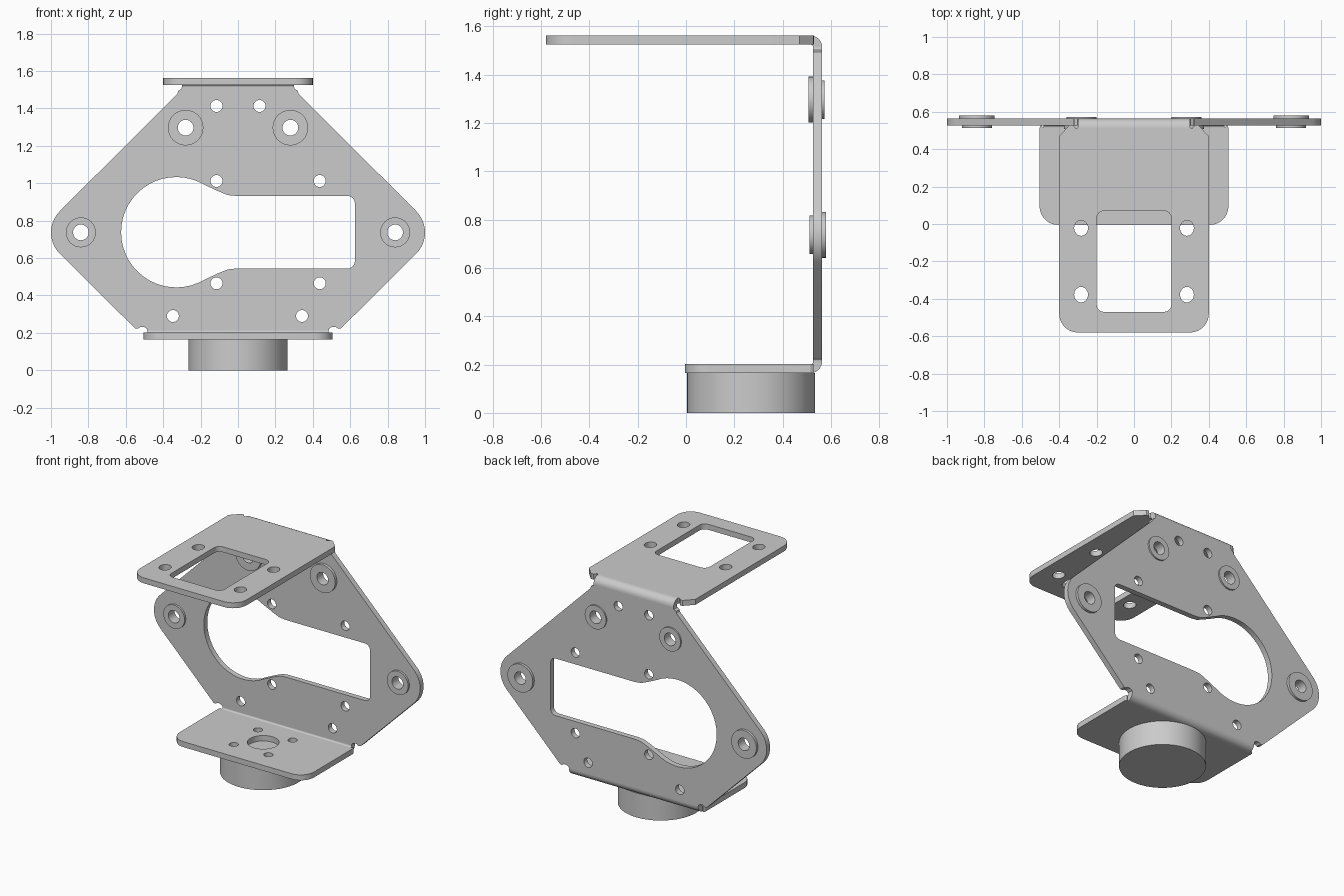
import bpy, bmesh, math
from mathutils import Matrix

if "Cube" in bpy.data.objects:
    bpy.data.objects.remove(bpy.data.objects["Cube"])

GREY = bpy.data.materials.new("light grey metal")
GREY.diffuse_color = (0.6, 0.6, 0.6, 1)
GREY.use_nodes = True
GREY.node_tree.nodes["Principled BSDF"].inputs["Base Color"].default_value = GREY.diffuse_color

FLAT = Matrix.Identity(4)                                           # outline in x,y
UPRIGHT = Matrix(((1, 0, 0), (0, 0, -1), (0, 1, 0))).to_4x4()       # outline in x,z
SIDE = Matrix(((0, 0, 1), (1, 0, 0), (0, 1, 0))).to_4x4()           # outline in y,z
T = 0.037                                                           # sheet thickness


def arc(cx, cy, r, a0, a1, n=8):
    return [(cx + r * math.cos(math.radians(a0 + (a1 - a0) * i / n)),
             cy + r * math.sin(math.radians(a0 + (a1 - a0) * i / n))) for i in range(n + 1)]


def circle(cx, cy, r, n=32, stretch=1.0):
    return [(x, cy + (y - cy) * stretch) for x, y in arc(cx, cy, r, 0, 360, n)[:-1]]


def mirrored(half):
    return half + [(-x, y) for x, y in reversed(half)]


def slab(name, outlines, plane, offset, thick):
    """First outline is the edge, the rest are holes; offset is the middle of the slab."""
    cu = bpy.data.curves.new(name, 'CURVE')
    cu.dimensions = '2D'
    cu.fill_mode = 'BOTH'
    cu.extrude = thick / 2
    for pts in outlines:
        sp = cu.splines.new('POLY')
        sp.points.add(len(pts) - 1)
        for p, (x, y) in zip(sp.points, pts):
            p.co = (x, y, 0, 1)
        sp.use_cyclic_u = True
    tmp = bpy.data.objects.new(name + "_curve", cu)
    bpy.context.collection.objects.link(tmp)
    dg = bpy.context.evaluated_depsgraph_get()
    me = bpy.data.meshes.new_from_object(tmp.evaluated_get(dg))
    bpy.data.objects.remove(tmp)
    me.transform(Matrix.Translation(offset) @ plane)
    bm = bmesh.new()
    bm.from_mesh(me)
    bmesh.ops.remove_doubles(bm, verts=bm.verts, dist=1e-5)
    bmesh.ops.recalc_face_normals(bm, faces=bm.faces)
    bm.to_mesh(me)
    bm.free()
    me.materials.clear()
    me.materials.append(GREY)
    ob = bpy.data.objects.new(name, me)
    bpy.context.collection.objects.link(ob)
    bpy.ops.object.select_all(action='DESELECT')
    ob.select_set(True)
    bpy.context.view_layer.objects.active = ob
    bpy.ops.object.shade_smooth_by_angle(angle=math.radians(30))
    return ob


# Upright back plate with keyhole opening, screw holes and bushing holes
edge = mirrored([(0.485, 0.212), (0.487, 0.222), (0.503, 0.232), (0.522, 0.232), (0.537, 0.222),
                 (0.552, 0.225)] + arc(0.84, 0.737, 0.16, -45, 45, 12)
                + [(0.323, 1.48), (0.32, 1.494), (0.303, 1.503), (0.3, 1.515)])
keyhole = (arc(-0.33, 0.738, 0.295, 59, 301, 32)
           + [(-0.105, 0.519), (-0.056, 0.539), (-0.01, 0.544)]
           + arc(0.585, 0.584, 0.04, -90, 0, 6) + arc(0.585, 0.892, 0.04, 0, 90, 6)
           + [(-0.01, 0.932), (-0.056, 0.937), (-0.105, 0.957)])
screws = [(-0.115, 1.413), (0.115, 1.413), (-0.115, 1.012), (0.437, 1.012),
          (-0.115, 0.465), (0.437, 0.465), (-0.348, 0.29), (0.342, 0.29)]
bushings = [(-0.84, 0.737), (0.84, 0.737), (-0.28, 1.297), (0.28, 1.297)]
slab("back_plate", [edge, keyhole] + [circle(x, z, 0.032, 24) for x, z in screws]
     + [circle(x, z, 0.042) for x, z in bushings], UPRIGHT, (0, 0.5445, 0), T)

# Bushing rings on both faces; the upper pair is turned round
for i, (x, z) in enumerate(bushings):
    front_r, front_y, back_r, back_y = ((0.08, 0.512, 0.095, 0.58) if z < 1
                                        else (0.095, 0.507, 0.08, 0.573))
    slab(f"bushing_front_{i}", [circle(x, z, front_r), circle(x, z, 0.042)], UPRIGHT,
         (0, (front_y + 0.526) / 2, 0), 0.526 - front_y)
    slab(f"bushing_back_{i}", [circle(x, z, back_r), circle(x, z, 0.042)], UPRIGHT,
         (0, (back_y + 0.563) / 2, 0), back_y - 0.563)

# Top flange with rounded window and four holes
top = mirrored(arc(0.3, -0.48, 0.1, -90, 0) + [(0.4, 0.47), (0.345, 0.528), (0.325, 0.53),
                                               (0.31, 0.51), (0.3, 0.516)])
window = mirrored(arc(0.16, -0.43, 0.04, -90, 0, 6) + arc(0.16, 0.03, 0.04, 0, 90, 6))
slab("top_flange", [top, window] + [circle(sx * 0.283, y, 0.037, 24, 1.12)
                                    for sx in (-1, 1) for y in (-0.022, -0.378)],
     FLAT, (0, 0, 1.5435), T)

# Bottom flange with centre hole and four screw holes
base = mirrored(arc(0.405, 0.095, 0.1, -90, 0) + [(0.505, 0.515), (0.497, 0.528), (0.485, 0.516)])
slab("bottom_flange", [base, circle(0, 0.27, 0.098)] + [circle(sx * 0.13, 0.27 + sy * 0.13, 0.029, 24)
                                                      for sx in (-1, 1) for sy in (-1, 1)],
     FLAT, (0, 0, 0.1835), T)

# Bends joining the flanges to the plate
slab("top_bend", [arc(0.516, 1.515, 0.047, 0, 90) + arc(0.516, 1.515, 0.01, 90, 0)],
     SIDE, (0, 0, 0), 0.6)
slab("bottom_bend", [arc(0.516, 0.212, 0.047, -90, 0) + arc(0.516, 0.212, 0.01, 0, -90)],
     SIDE, (0, 0, 0), 0.97)

# Round foot under the bottom flange
slab("round_foot", [circle(0, 0.27, 0.265, 64)], FLAT, (0, 0, 0.0825), 0.165)
